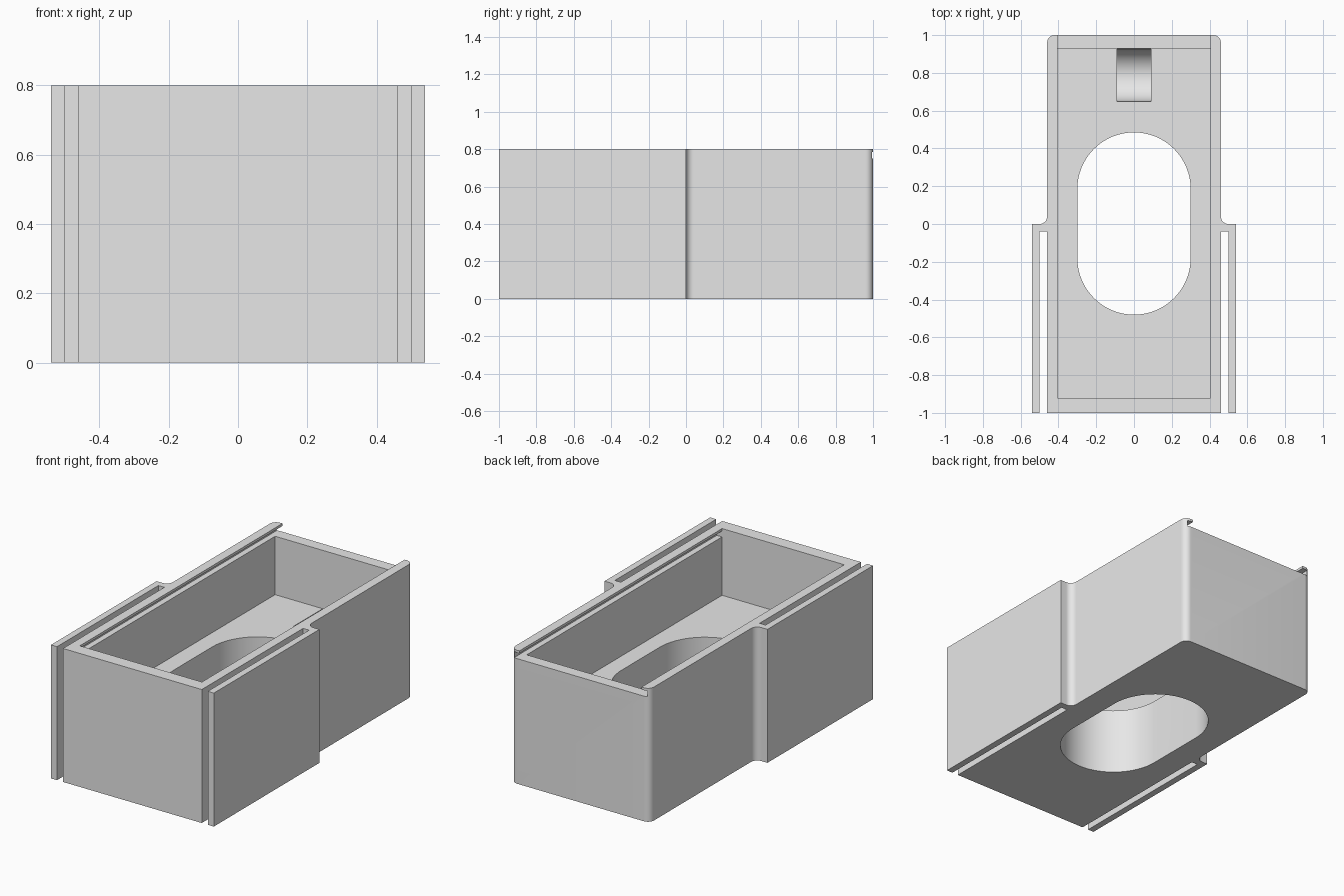
import bpy, bmesh, math
from mathutils import Matrix

if "Cube" in bpy.data.objects:
    bpy.data.objects.remove(bpy.data.objects["Cube"], do_unlink=True)

grey = bpy.data.materials.new("plain_grey")
grey.use_nodes = True
grey.diffuse_color = (0.8, 0.8, 0.8, 1)
grey.node_tree.nodes["Principled BSDF"].inputs["Base Color"].default_value = (0.8, 0.8, 0.8, 1)


def arc(cx, cy, r, start, end, steps=10):
    angles = [math.radians(start + (end - start) * i / steps) for i in range(steps + 1)]
    return [(cx + r * math.cos(a), cy + r * math.sin(a)) for a in angles]


def prism(name, outline, z0, z1, matrix=None):
    """Extrude a closed 2D outline from z0 to z1."""
    bm = bmesh.new()
    face = bm.faces.new([bm.verts.new((x, y, z0)) for x, y in outline])
    top = bmesh.ops.extrude_face_region(bm, geom=[face])["geom"]
    verts = [v for v in top if isinstance(v, bmesh.types.BMVert)]
    bmesh.ops.translate(bm, verts=verts, vec=(0, 0, z1 - z0))
    if matrix:
        bm.transform(matrix)
    bmesh.ops.recalc_face_normals(bm, faces=bm.faces)
    mesh = bpy.data.meshes.new(name)
    bm.to_mesh(mesh)
    bm.free()
    mesh.materials.append(grey)
    obj = bpy.data.objects.new(name, mesh)
    bpy.context.collection.objects.link(obj)
    return obj


def block(name, half_x, y0, y1, z0, z1):
    return prism(name, [(-half_x, y0), (half_x, y0), (half_x, y1), (-half_x, y1)], z0, z1)


# Outer body with side clip arms, drawn as one half and mirrored
half = [(0.46, -1), (0.46, -0.04), (0.5, -0.04), (0.5, -1), (0.54, -1), (0.54, 0)]
half += arc(0.5, 0.04, 0.04, 270, 180)
half += arc(0.42, 0.96, 0.04, 0, 90)
body = prism("box_body", half + [(-x, y) for x, y in reversed(half)], 0, 0.8)

# Cavity, lid opening at the back, lid groove and through slot
cutters = [
    block("cavity_cutter", 0.405, -0.92, 0.93, 0.4, 0.9),
    block("lid_opening_cutter", 0.405, -0.92, 1.1, 0.75, 0.9),
    block("lid_groove_cutter", 0.44, -0.92, 1.1, 0.75, 0.785),
    prism("slot_cutter",
          arc(0, 0.185, 0.3, 0, 180, 32) + arc(0, -0.18, 0.3, 180, 360, 32), -0.1, 0.5),
]

# Round scoops in the floor, turned so that their axis runs along x
for y in (0.788, -0.78):
    turn = Matrix.Translation((0, y, 0.4)) @ Matrix(
        ((0, 0, 1, 0), (1, 0, 0, 0), (0, 1, 0, 0), (0, 0, 0, 1)))
    cutters.append(prism("scoop_cutter", arc(0, 0, 0.139, 0, 360, 64)[:-1], -0.09, 0.09, turn))

bpy.ops.object.select_all(action='DESELECT')
body.select_set(True)
bpy.context.view_layer.objects.active = body
for cutter in cutters:
    cutter.hide_render = True
    mod = body.modifiers.new(cutter.name, 'BOOLEAN')
    mod.operation = 'DIFFERENCE'
    mod.solver = 'EXACT'
    mod.object = cutter
    bpy.ops.object.modifier_apply(modifier=mod.name)
    bpy.data.objects.remove(cutter, do_unlink=True)

bpy.ops.object.shade_smooth_by_angle(angle=math.radians(30))
